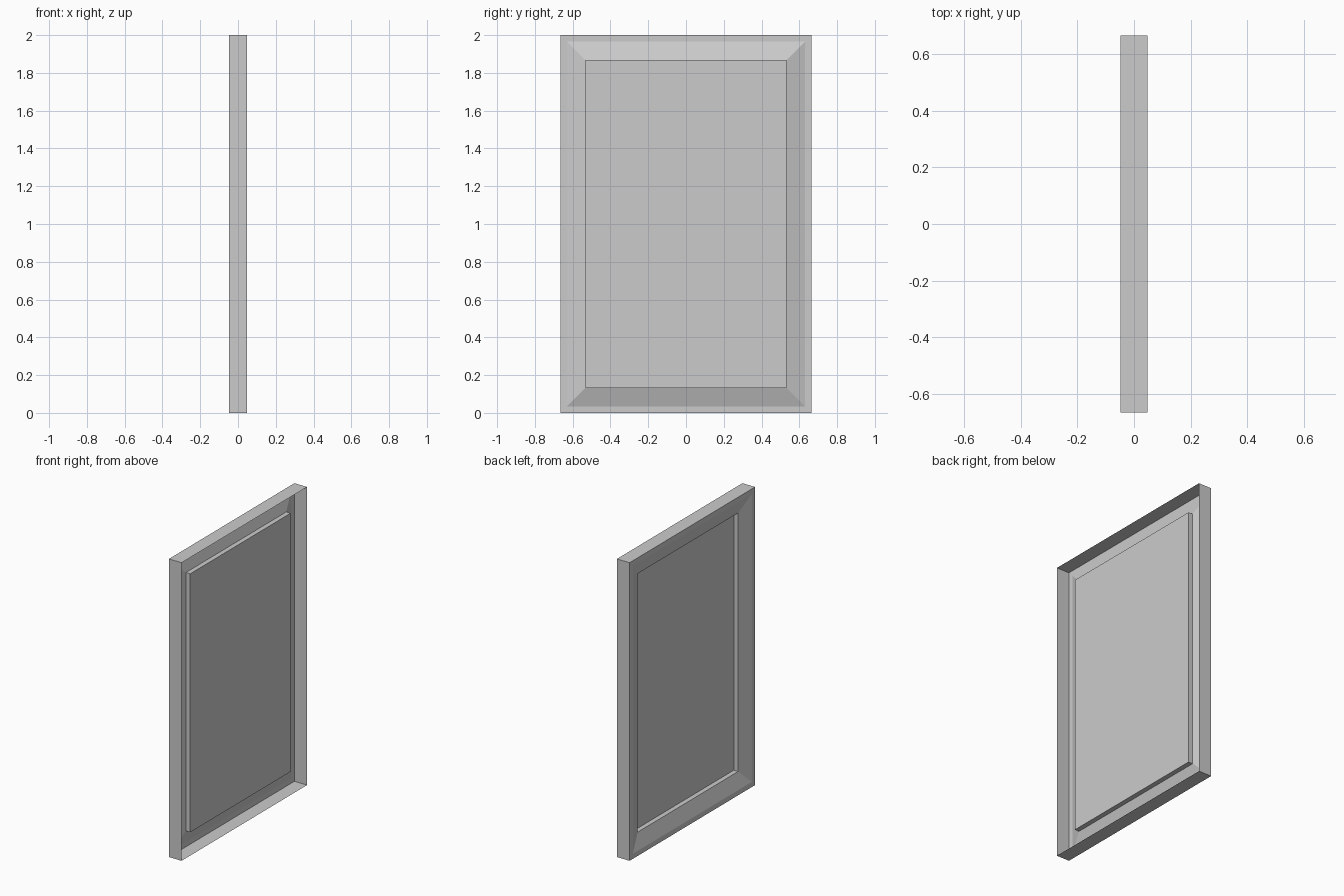
import bpy
import bmesh

if "Cube" in bpy.data.objects:
    bpy.data.objects.remove(bpy.data.objects["Cube"])

HALF_W, HEIGHT = 0.665, 2.0


def rect(bm, inset, x):
    """Rectangular loop parallel to the YZ plane, inset from the outer edge."""
    w, lo, hi = HALF_W - inset, inset, HEIGHT - inset
    return [bm.verts.new((x, y, z)) for y, z in ((-w, lo), (-w, hi), (w, hi), (w, lo))]


def sheet(name, profile, capped=False):
    """Sweep an (inset, x) profile around the rectangle; optionally fill the last loop."""
    bm = bmesh.new()
    loops = [rect(bm, inset, x) for inset, x in profile]
    for a, b in zip(loops, loops[1:]):
        for k in range(4):
            n = (k + 1) % 4
            bm.faces.new((a[k], a[n], b[n], b[k]))
    if capped:
        bm.faces.new(loops[-1])
    mesh = bpy.data.meshes.new(name)
    bm.to_mesh(mesh)
    bm.free()
    obj = bpy.data.objects.new(name, mesh)
    bpy.context.collection.objects.link(obj)
    return obj


# Hollow frame moulding, open at the back: outer wall, flat rim, slope to the opening
sheet("frame_moulding", [(0, 0.047), (0, -0.047), (0.034, -0.047), (0.133, -0.014)])

# Recessed picture panel: short side walls and the flat face
sheet("picture_panel", [(0.133, -0.014), (0.133, 0.018)], capped=True)
